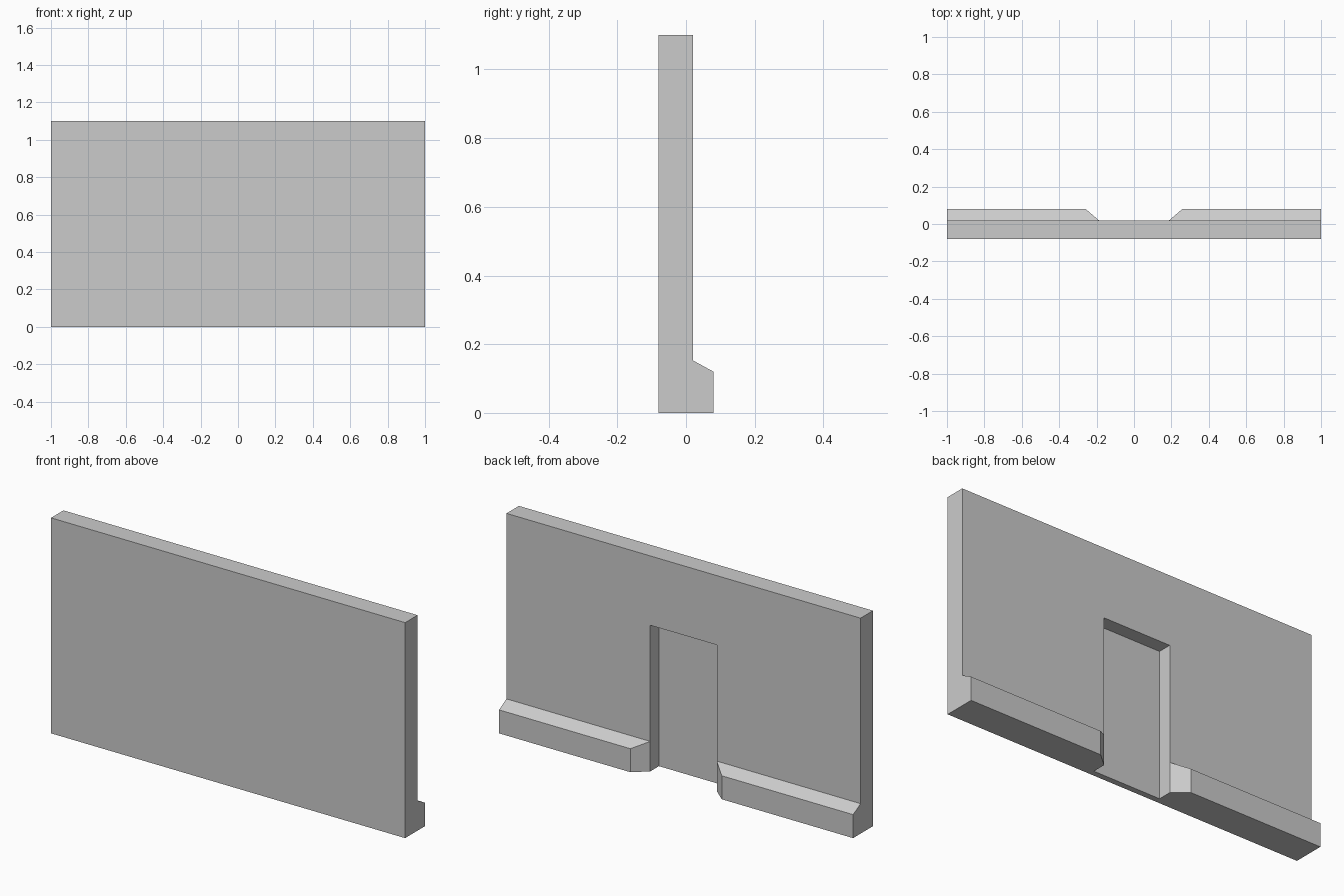
import bpy, bmesh
from mathutils import Vector

if "Cube" in bpy.data.objects:
    bpy.data.objects.remove(bpy.data.objects["Cube"])


def prism(name, points, offset):
    """Extrude a closed planar outline along an offset vector."""
    bm = bmesh.new()
    face = bm.faces.new([bm.verts.new(p) for p in points])
    ext = bmesh.ops.extrude_face_region(bm, geom=[face])
    verts = [g for g in ext["geom"] if isinstance(g, bmesh.types.BMVert)]
    bmesh.ops.translate(bm, verts=verts, vec=Vector(offset))
    bmesh.ops.recalc_face_normals(bm, faces=bm.faces)
    mesh = bpy.data.meshes.new(name)
    bm.to_mesh(mesh)
    bm.free()
    obj = bpy.data.objects.new(name, mesh)
    bpy.context.collection.objects.link(obj)
    return obj


# Wall section with sloped baseboard on the back, swept along x
section = [(-0.08, 0), (0.08, 0), (0.08, 0.12), (0.02, 0.153), (0.02, 1.1), (-0.08, 1.1)]
wall = prism("wall_with_baseboard", [(-1, y, z) for y, z in section], (2, 0, 0))

# Doorway recess: straight jambs in the wall, splayed ends through the baseboard
half = [(0.188, -0.05), (0.188, 0.02), (0.293, 0.11)]
plan = half + [(-x, y) for x, y in reversed(half)]
cutter = prism("doorway_cutter", [(x, y, -0.1) for x, y in plan], (0, 0, 0.846))
cutter.hide_render = True

mod = wall.modifiers.new("doorway", 'BOOLEAN')
mod.operation = 'DIFFERENCE'
mod.solver = 'EXACT'
mod.object = cutter
bpy.context.view_layer.objects.active = wall
bpy.ops.object.modifier_apply(modifier=mod.name)
bpy.data.objects.remove(cutter)
